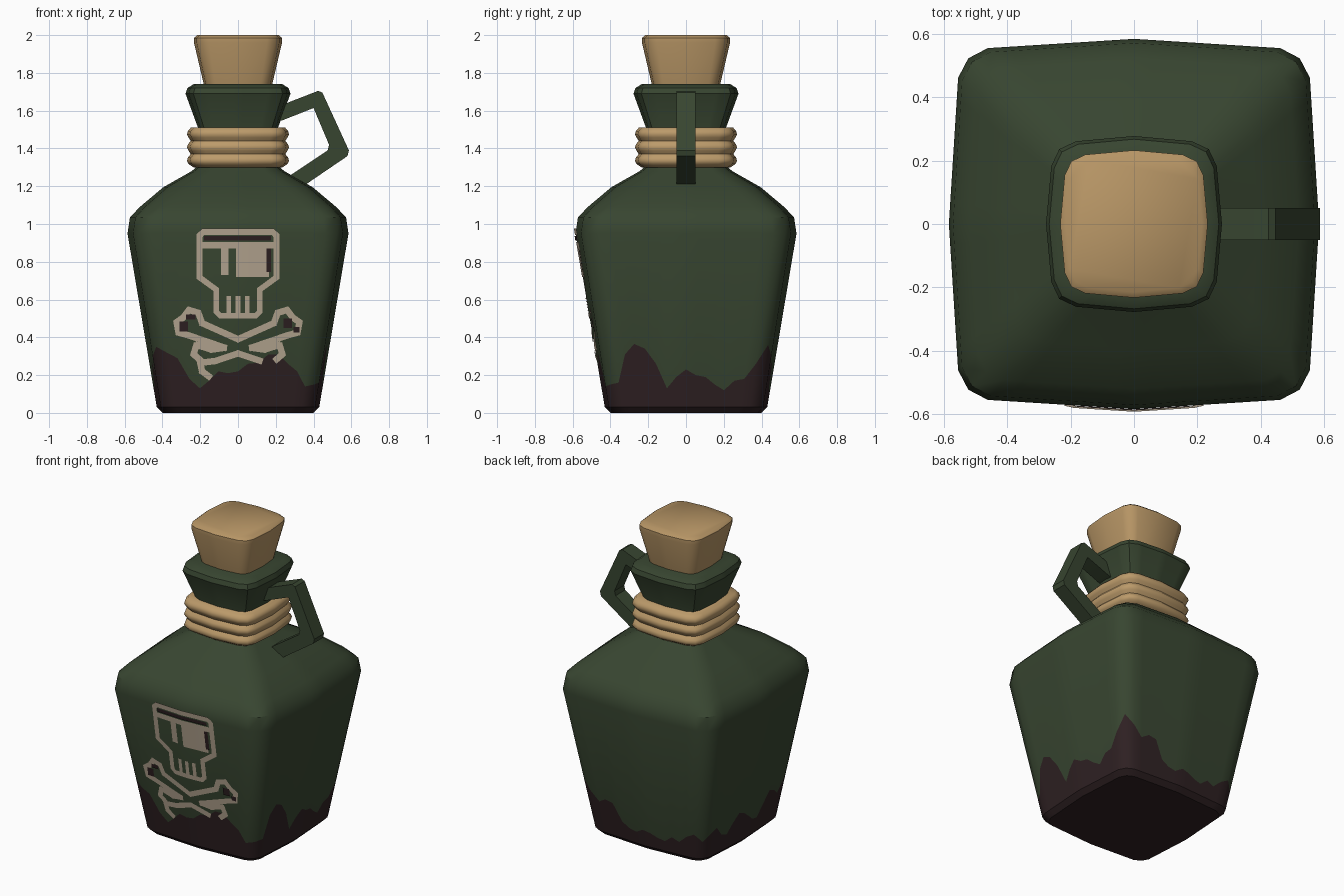
import bpy, bmesh, math
from mathutils import Vector

if "Cube" in bpy.data.objects:
    bpy.data.objects.remove(bpy.data.objects["Cube"])


def mat(name, c):
    m = bpy.data.materials.new(name)
    m.diffuse_color = (*c, 1)
    m.use_nodes = True
    m.node_tree.nodes["Principled BSDF"].inputs["Base Color"].default_value = m.diffuse_color
    return m


GREEN = mat("bottle green", (0.039, 0.060, 0.030))
STAIN = mat("dark stain", (0.028, 0.015, 0.0165))
BONE = mat("bone paint", (0.50, 0.41, 0.305))
CORK = mat("cork tan", (0.47, 0.30, 0.13))
ROPE = mat("rope tan", (0.50, 0.325, 0.145))


def finish(name, bm, mats, angle=35):
    me = bpy.data.meshes.new(name)
    bm.to_mesh(me)
    bm.free()
    for m in mats:
        me.materials.append(m)
    ob = bpy.data.objects.new(name, me)
    bpy.context.collection.objects.link(ob)
    bpy.ops.object.select_all(action='DESELECT')
    ob.select_set(True)
    bpy.context.view_layer.objects.active = ob
    bpy.ops.object.shade_smooth_by_angle(angle=math.radians(angle))
    return ob


# Bulged square sections: (chamfer depth, chamfer offset, corner) as fractions
BODY = (0.95, 0.79, 0.895)
NECK = (0.94, 0.66, 0.85)
MIX = (0.945, 0.73, 0.875)


def section(hw, shape, cols):
    """Points (x, y) around the section, starting at the front left corner."""
    a, b, c = shape
    pts = []
    for k in range(4):
        for i in cols:
            if i == 0:
                u, d = -c, c
            else:
                u = b * (i - 8) / 7
                d = 1 - (1 - a) * abs(u) / b
            x, y = u * hw, -d * hw
            for _ in range(k):
                x, y = -y, x
            pts.append((x, y))
    return pts


def loft(rings):
    bm = bmesh.new()
    loops = [[bm.verts.new(p) for p in r] for r in rings]
    n = len(loops[0])
    for j in range(len(loops) - 1):
        for i in range(n):
            bm.faces.new((loops[j][i], loops[j][(i + 1) % n],
                          loops[j + 1][(i + 1) % n], loops[j + 1][i]))
    bm.faces.new(loops[0][::-1])
    bm.faces.new(loops[-1])
    return bm


def wall(z):
    """Half width of the straight bottle wall at height z."""
    return 0.43 + 0.155 * (z - 0.03) / 0.92


# Bottle: one loft, with an uneven ring that bounds the stained base
stain = [
    .35, .32, .29, .18, .13, .17, .22, .21, .22, .26, .265, .31, .31, .26, .22, .14,
    .15, .16, .31, .365, .34, .26, .13, .19, .23, .20, .19, .15, .12, .17, .18, .26,
    .36, .30, .24, .27, .26, .15, .12, .11, .14, .13, .11, .10, .14, .12, .17, .20,
    .15, .20, .22, .15, .13, .19, .24, .22, .18, .14, .13, .20, .27, .25, .21, .30]
cols = range(16)


def ring(z, hw, shape, cols=cols):
    return [(x, y, z) for x, y in section(hw, shape, cols)]


rings = [ring(0, 0.40, BODY), ring(0.03, 0.43, BODY)]
rings.append([(*section(wall(h), BODY, cols)[i], h) for i, h in enumerate(stain)])
for z, hw, s in [(0.95, .585, BODY), (1.035, .572, BODY), (1.09, .52, BODY),
                 (1.195, .395, MIX), (1.28, .245, NECK), (1.31, .21, NECK),
                 (1.51, .212, NECK), (1.69, .278, NECK), (1.72, .268, NECK),
                 (1.74, .235, NECK)]:
    rings.append(ring(z, hw, s))
bm = loft(rings)
for i, f in enumerate(bm.faces):
    f.material_index = int(i < 128 or all(v.co.z < 0.01 for v in f.verts))
finish("bottle", bm, [GREEN, STAIN])

# Cork stopper
simple = [0, 1, 8, 15]
finish("cork", loft([ring(z, hw, NECK, simple) for z, hw in
                     [(1.70, .172), (1.96, .233), (1.985, .233), (2.0, .215)]]), [CORK], 50)

# Rope binding: three bulging turns around the neck
prof = [(1.30, .235)]
for k in range(3):
    z = 1.30 + 0.07 * k
    prof += [(z + .018, .262), (z + .035, .27), (z + .052, .265), (z + .07, .25)]
finish("rope_wrap", loft([ring(z, hw, NECK, simple) for z, hw in prof]), [ROPE], 60)

# Handle: outline extruded across y
outline = [(.20, 1.61), (.27, 1.645), (.425, 1.705), (.447, 1.695), (.587, 1.39),
           (.58, 1.36), (.354, 1.206), (.26, 1.22), (.28, 1.26), (.475, 1.39),
           (.482, 1.42), (.40, 1.614), (.238, 1.55), (.20, 1.54)]
bm = bmesh.new()
face = bm.faces.new([bm.verts.new((x, -0.05, z)) for x, z in outline])
ext = bmesh.ops.extrude_face_region(bm, geom=[face])
bmesh.ops.translate(bm, vec=(0, 0.10, 0),
                    verts=[v for v in ext["geom"] if isinstance(v, bmesh.types.BMVert)])
bmesh.ops.recalc_face_normals(bm, faces=bm.faces)
finish("handle", bm, [GREEN], 25)


# Painted emblem: thin plates that follow the front wall
def decal(name, polys, material, lift):
    bm = bmesh.new()
    for p in polys:
        bm.faces.new([bm.verts.new((x, 0, z)) for x, z in p])
    bmesh.ops.bisect_plane(bm, geom=bm.verts[:] + bm.edges[:] + bm.faces[:],
                           plane_co=(0, 0, 0), plane_no=(1, 0, 0))
    for v in bm.verts:
        v.co.y = -wall(v.co.z) * (1 - 0.05 / 0.79 * abs(v.co.x) / wall(v.co.z)) - lift
    bm.normal_update()
    for f in bm.faces:
        if f.normal.y > 0:
            f.normal_flip()
    finish(name, bm, [material])


def rect(x0, x1, z0, z1):
    return [(x0, z0), (x1, z0), (x1, z1), (x0, z1)]


def stroke(pts, w=0.034):
    out = []
    for p, q in zip(pts, pts[1:]):
        p, q = Vector(p), Vector(q)
        d = (q - p).normalized() * w / 2
        n = Vector((-d.y, d.x))
        p, q = p - d * .6, q + d * .6
        out.append([tuple(v) for v in (p - n, q - n, q + n, p + n)])
    return out


def mirror(pts):
    return [(-x, z) for x, z in pts]


# Skull outline from its left half, then brow, eyes and teeth
half_out = [(0, .975), (-.19, .975), (-.22, .945), (-.22, .71), (-.13, .645),
            (-.13, .53), (-.10, .50), (0, .50)]
half_in = [(0, .942), (-.18, .942), (-.188, .93), (-.188, .725), (-.10, .66),
           (-.10, .54), (-.09, .53), (0, .53)]
skull = []
for i in range(7):
    q = [half_out[i], half_out[i + 1], half_in[i + 1], half_in[i]]
    skull += [q, mirror(q)]
skull += [rect(-.19, .19, .87, .905), rect(-.09, -.05, .73, .87), rect(-.01, .165, .72, .87)]
skull += [rect(x - .012, x + .012, .53, .62) for x in (-.05, 0, .05)]
decal("skull_paint", skull, BONE, 0.004)

# Crossed bones: shafts and knobs
knob = [(0, .39), (-.19, .475), (-.21, .53), (-.26, .545), (-.29, .505), (-.325, .48),
        (-.315, .425), (-.26, .41), (-.07, .345), (-.14, .335), (-.22, .36),
        (-.235, .31), (-.20, .28)]
bones = stroke(knob) + stroke(mirror(knob))
bones += stroke([(-.15, .19), (-.19, .22), (-.20, .265), (-.12, .275), (0, .315),
                 (.12, .275)])
bones += [[(s * .07, .345), (s * .12, .37), (s * .18, .335), (s * .12, .325)] for s in (1, -1)]
decal("crossbones_paint", bones, BONE, 0.005)

# Dark marks in the paint
decal("paint_marks", [rect(-.18, .175, .913, .937), rect(.152, .176, .745, .87),
                      rect(-.31, -.265, .43, .485), rect(.24, .285, .45, .50),
                      rect(-.275, -.225, .495, .52), rect(.295, .325, .425, .455)], STAIN, 0.007)
